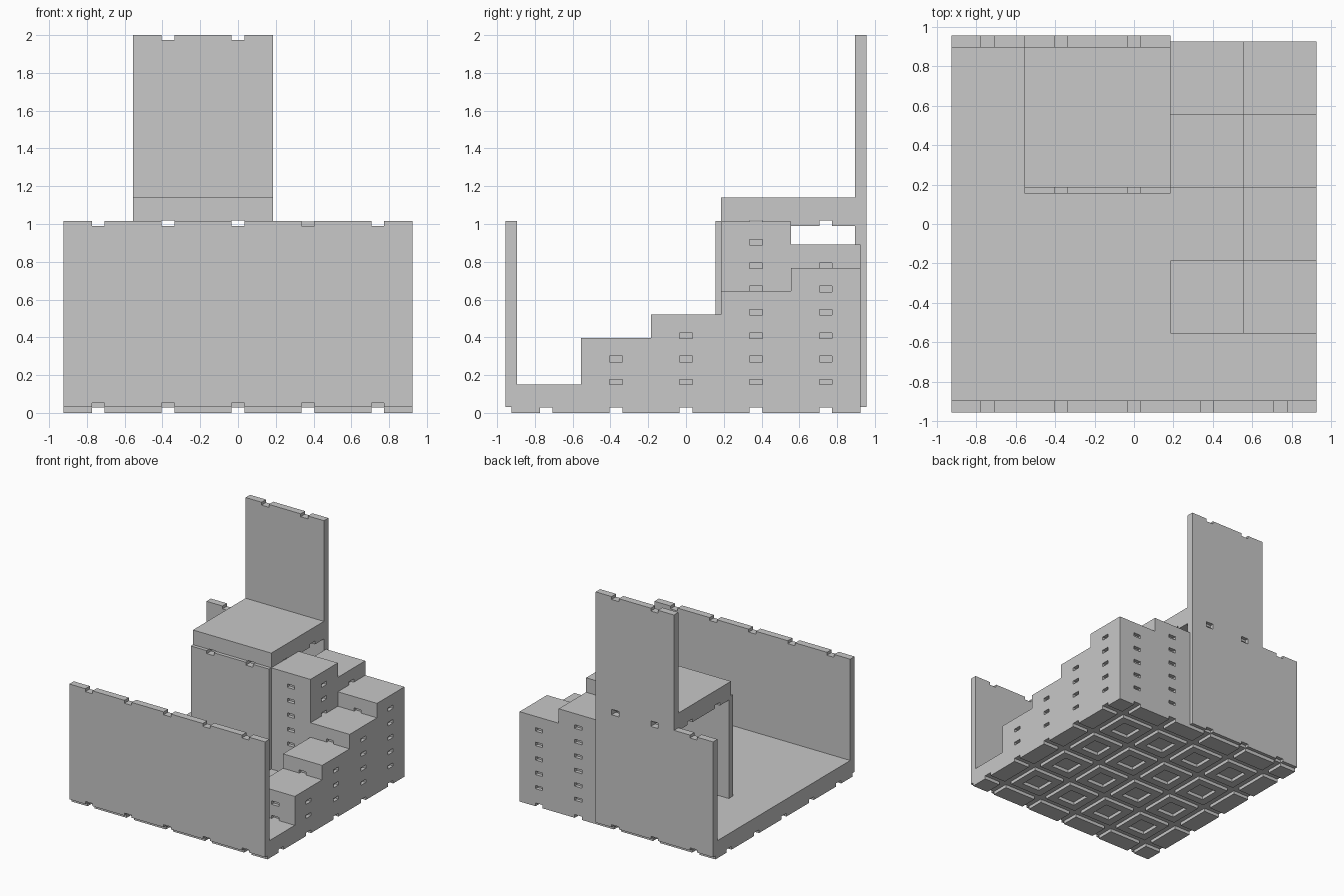
import bpy, bmesh
from mathutils import Vector

cube = bpy.data.objects.get("Cube")
if cube:
    bpy.data.objects.remove(cube)

stone = bpy.data.materials.new("plain_grey")
stone.use_nodes = True
GREY = (0.58, 0.58, 0.58, 1)
stone.diffuse_color = GREY
stone.node_tree.nodes["Principled BSDF"].inputs["Base Color"].default_value = GREY

CELL = 0.37      # grid square
HALF = CELL / 2
SLOT = 0.034     # half width of a clip slot
RISE = 0.1235    # stair step height
EDGE = 2.5 * CELL
FLOOR = 0.15


def make(name, boxes):
    """One object from a list of (low corner, high corner) boxes."""
    bm = bmesh.new()
    for lo, hi in boxes:
        lo, hi = Vector(lo), Vector(hi)
        verts = bmesh.ops.create_cube(bm, size=1)["verts"]
        for v in verts:
            v.co = (lo + hi) / 2 + v.co * (hi - lo)
    mesh = bpy.data.meshes.new(name)
    bm.to_mesh(mesh)
    bm.free()
    mesh.materials.append(stone)
    obj = bpy.data.objects.new(name, mesh)
    bpy.context.collection.objects.link(obj)
    return obj


def carve(obj, boxes):
    """Cut separate boxes out of an object and bake the result."""
    cutter = make("slot_cutter", boxes)
    cutter.hide_render = True
    mod = obj.modifiers.new("slots", 'BOOLEAN')
    mod.operation = 'DIFFERENCE'
    mod.solver = 'EXACT'
    mod.object = cutter
    bpy.context.view_layer.objects.active = obj
    bpy.ops.object.modifier_apply(modifier=mod.name)
    bpy.data.objects.remove(cutter)


def tile(name, cx, cy, z, cells):
    """Floor slab standing on a grid of clip blocks, hollow away from the rim."""
    r = cells * HALF
    base = z + 0.028
    outer, inner = HALF - SLOT, 0.085
    boxes = [((cx - r, cy - r, base), (cx + r, cy + r, z + FLOOR))]
    for i in range(cells + 1):
        for j in range(cells + 1):
            px, py = i * CELL - r, j * CELL - r
            x0, x1 = max(px - outer, -r), min(px + outer, r)
            y0, y1 = max(py - outer, -r), min(py + outer, r)
            if 0 < i < cells and 0 < j < cells:
                parts = [(x0, x1, y0, py - inner), (x0, x1, py + inner, y1),
                         (x0, px - inner, py - inner, py + inner),
                         (px + inner, x1, py - inner, py + inner)]
            else:
                parts = [(x0, x1, y0, y1)]
            boxes += [((cx + a, cy + c, z), (cx + b, cy + d, base))
                      for a, b, c, d in parts]
    make(name, boxes)


def wall(name, x0, x1, y0, y1, z0, z1, foot=True):
    """Thin wall with clip notches along its top and foot."""
    panel = make(name, [((x0, y0, z0), (x1, y1, z1))])
    cuts = []
    for i in range(round((x1 - x0) / CELL)):
        c = x0 + HALF + i * CELL
        cuts.append(((c - SLOT, y0 - 0.1, z1 - 0.025), (c + SLOT, y1 + 0.1, z1 + 0.1)))
        if foot:
            cuts.append(((c - SLOT, y0 - 0.1, z0 - 0.1), (c + SLOT, y1 + 0.1, z0 + 0.022)))
    carve(panel, cuts)


def stair_column(name, cx, cy, steps):
    """Stack of step blocks, each with a slot at the foot of every side."""
    top = FLOOR + steps * RISE
    column = make(name, [((cx - HALF, cy - HALF, FLOOR), (cx + HALF, cy + HALF, top))])
    cuts = []
    for k in range(steps):
        z = FLOOR + k * RISE - 0.003
        low = z - 0.02 if k == 0 else z
        for s in (-1, 1):
            a, b = sorted((s * (HALF - 0.03), s * (HALF + 0.03)))
            cuts.append(((cx + a, cy - SLOT, low), (cx + b, cy + SLOT, z + 0.03)))
            cuts.append(((cx - SLOT, cy + a, low), (cx + SLOT, cy + b, z + 0.03)))
    carve(column, cuts)


# floor and raised landing
tile("floor", 0, 0, 0, 5)
tile("landing", -HALF, 1.5 * CELL, 0.99, 2)

# walls
BACK = EDGE - 0.03
LOW, MID = 0.03, 1.015
wall("front_wall", -EDGE, EDGE, -EDGE - 0.03, -BACK, LOW, MID)
wall("back_wall", -EDGE, HALF, BACK, EDGE + 0.03, LOW, MID)
wall("upper_back_wall", -1.5 * CELL, HALF, BACK, EDGE + 0.03, MID, 2.0)
wall("landing_wall", -1.5 * CELL, HALF, HALF - 0.03, HALF + 0.03, FLOOR, MID, foot=False)

# winding stairs, in climbing order
path = [(1, -1), (2, -1), (2, 0), (2, 1), (2, 2), (1, 2), (1, 1)]
for n, (i, j) in enumerate(path, 1):
    stair_column(f"stair_step_{n}", i * CELL, j * CELL, n)
